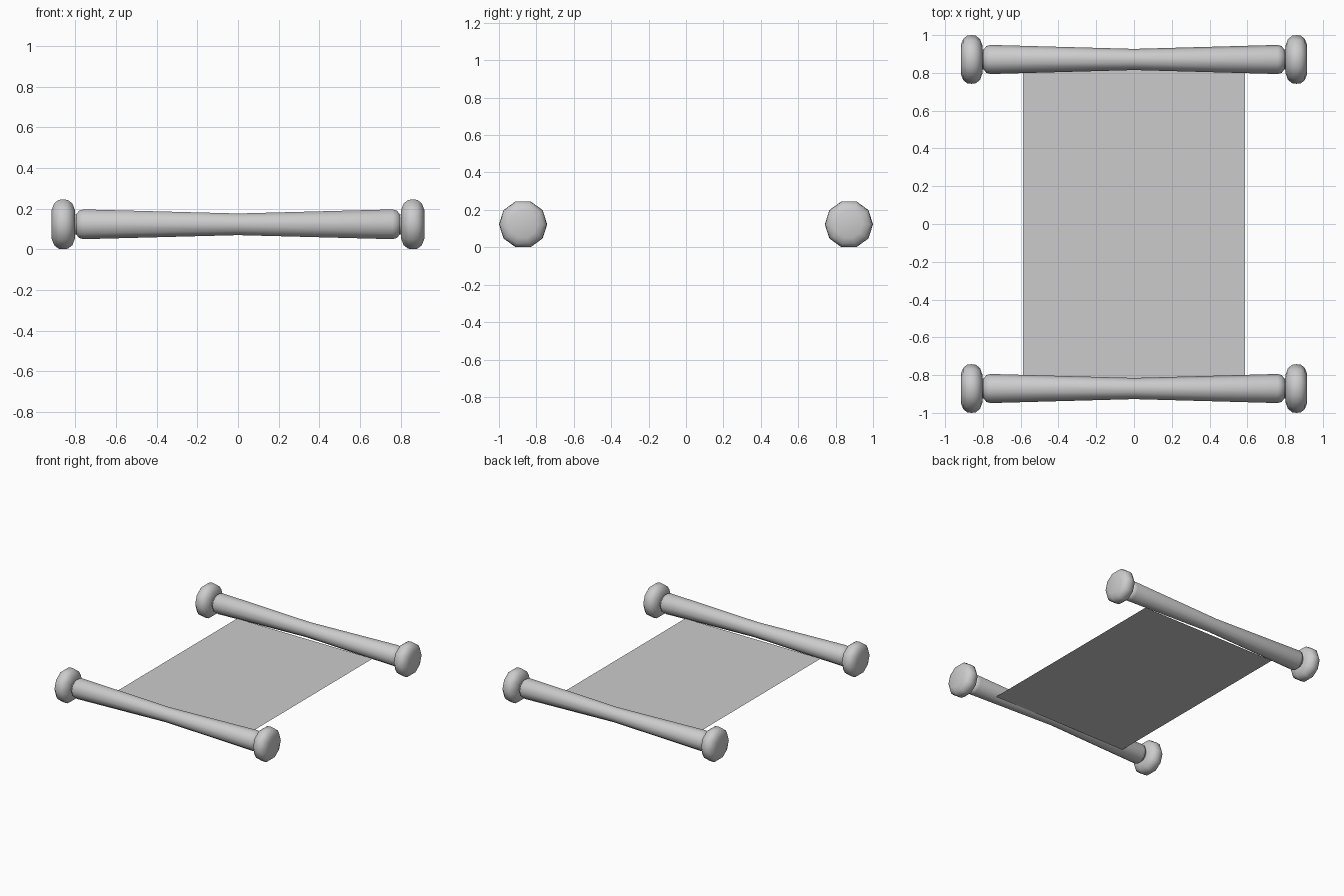
import bpy, bmesh, math

if "Cube" in bpy.data.objects:
    bpy.data.objects.remove(bpy.data.objects["Cube"])

SIDES = 10
ROD_Y, ROD_Z = 0.871, 0.123


def lathe_x(name, profile, y):
    """Spin (x, radius) points round an axis parallel to x, with capped ends."""
    bm = bmesh.new()
    rings = []
    for x, r in profile:
        ring = []
        for i in range(SIDES):
            a = 2 * math.pi * i / SIDES
            ring.append(bm.verts.new((x, y + r * math.cos(a), ROD_Z + r * math.sin(a))))
        rings.append(ring)
    for a, b in zip(rings, rings[1:]):
        for i in range(SIDES):
            j = (i + 1) % SIDES
            bm.faces.new((a[i], a[j], b[j], b[i]))
    bm.faces.new(rings[0])
    bm.faces.new(rings[-1])
    finish(name, bm)


def finish(name, bm):
    bmesh.ops.recalc_face_normals(bm, faces=bm.faces)
    mesh = bpy.data.meshes.new(name)
    bm.to_mesh(mesh)
    bm.free()
    obj = bpy.data.objects.new(name, mesh)
    bpy.context.collection.objects.link(obj)
    bpy.ops.object.select_all(action='DESELECT')
    obj.select_set(True)
    bpy.context.view_layer.objects.active = obj
    bpy.ops.object.shade_smooth_by_angle(angle=math.radians(50))


# Half profile of a roller: waisted shaft, neck, rounded knob
half = [(0.76, 0.077), (0.782, 0.071), (0.796, 0.052), (0.801, 0.052),
        (0.803, 0.075), (0.815, 0.108), (0.838, 0.126), (0.86, 0.129),
        (0.884, 0.126), (0.905, 0.108), (0.917, 0.075)]
profile = [(-x, r) for x, r in reversed(half)] + [(0, 0.056)] + half

for name, side in (("front_roller", -1), ("back_roller", 1)):
    lathe_x(name, profile, side * ROD_Y)

# Flat sheet stretched between the rollers
bm = bmesh.new()
w, d, z = 0.587, 0.828, 0.07
bm.faces.new([bm.verts.new(p) for p in ((-w, -d, z), (w, -d, z), (w, d, z), (-w, d, z))])
finish("sheet", bm)
